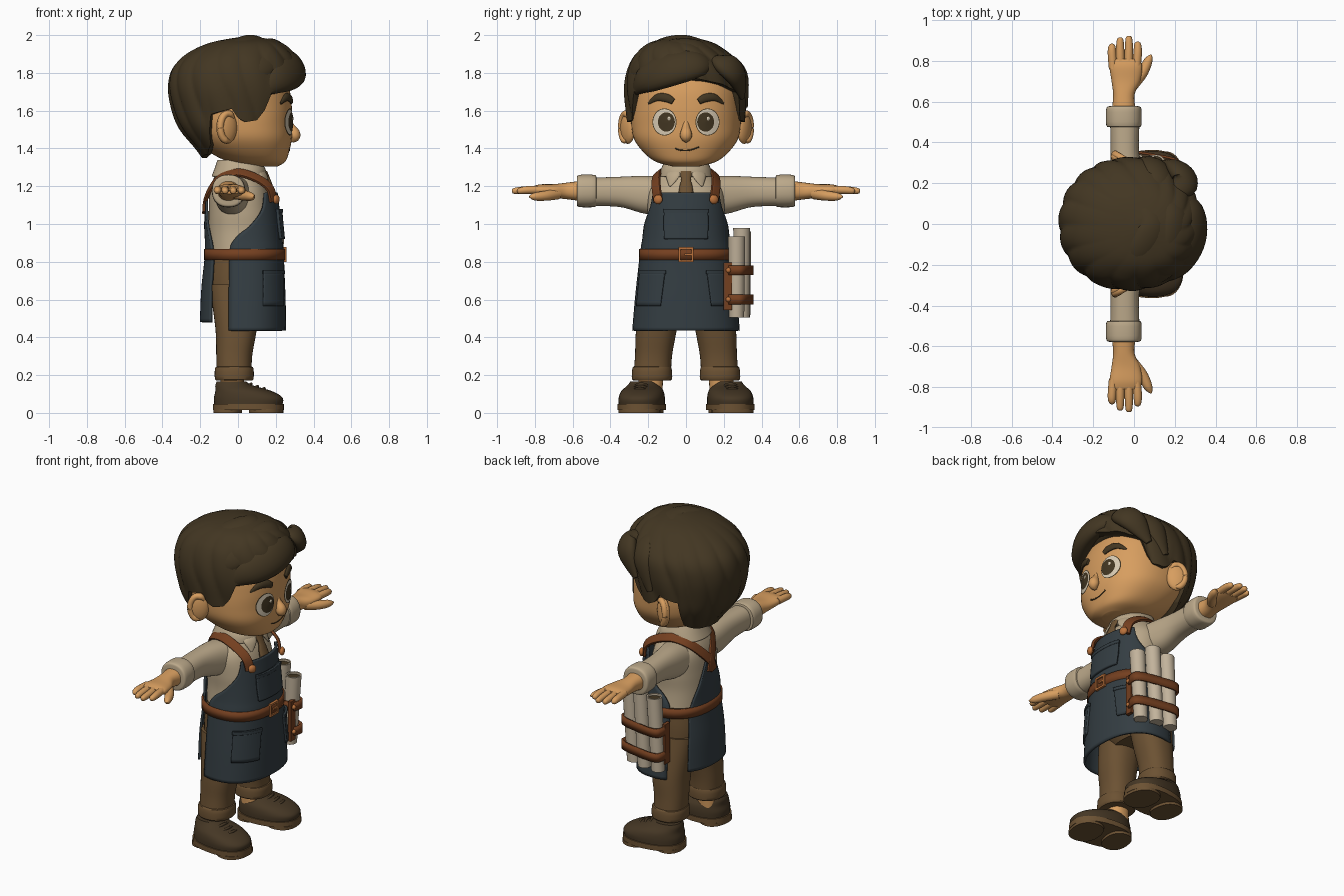
import bpy, bmesh
from math import sin, cos, pi, radians, copysign
from mathutils import Vector, Matrix

if "Cube" in bpy.data.objects:
    bpy.data.objects.remove(bpy.data.objects["Cube"])


def material(name, r, g, b):
    m = bpy.data.materials.new(name)
    m.use_nodes = True
    m.diffuse_color = (r, g, b, 1)
    m.node_tree.nodes["Principled BSDF"].inputs["Base Color"].default_value = (r, g, b, 1)
    return m


skin = material("skin", .68, .34, .115)
hair = material("dark hair", .055, .037, .016)
navy = material("navy cloth", .034, .047, .055)
shirt = material("cream shirt", .5, .395, .255)
leather = material("leather", .175, .05, .014)
brown = material("brown cloth", .15, .084, .033)
shoe_mat = material("shoe leather", .06, .038, .018)
brass = material("brass", .5, .17, .045)
white = material("eye white", .68, .59, .45)
paper = material("paper", .54, .45, .33)


# ---- helpers ----
def finish(name, bm, mat, thick=0):
    bmesh.ops.recalc_face_normals(bm, faces=bm.faces)
    me = bpy.data.meshes.new(name)
    bm.to_mesh(me)
    bm.free()
    me.materials.append(mat)
    for p in me.polygons:
        p.use_smooth = True
    me.set_sharp_from_angle(angle=radians(40))
    ob = bpy.data.objects.new(name, me)
    bpy.context.collection.objects.link(ob)
    if thick:
        mod = ob.modifiers.new("thickness", 'SOLIDIFY')
        mod.thickness, mod.offset = thick, 0
    return ob


def skin_rows(name, rows, mat, closed=True, caps=True, thick=0):
    """Join rows of points into a surface."""
    bm = bmesh.new()
    grid = [[bm.verts.new(p) for p in row] for row in rows]
    n = len(grid[0])
    for a, b in zip(grid, grid[1:]):
        for i in range(n if closed else n - 1):
            j = (i + 1) % n
            bm.faces.new((a[i], a[j], b[j], b[i]))
    if closed and caps:
        bm.faces.new(grid[0])
        bm.faces.new(grid[-1])
    return finish(name, bm, mat, thick)


def smooth(rows, steps=6):
    """Catmull-Rom interpolation of tuples."""
    ext = [rows[0]] + list(rows) + [rows[-1]]
    out = []
    for a, b, c, d in zip(ext, ext[1:], ext[2:], ext[3:]):
        for s in range(steps):
            t = s / steps
            out.append([q + t / 2 * (r - p + t * (2*p - 5*q + 4*r - w + t * (3*(q - r) + w - p)))
                        for p, q, r, w in zip(a, b, c, d)])
    return out + [list(rows[-1])]


def power(v, e):
    return copysign(abs(v) ** (2 / e), v)


def section(row, a, e=2.3, grow=0):
    t, cx, cy, rx, ry = row
    return Vector((cx + (rx + grow) * power(cos(a), e), cy + (ry + grow) * power(sin(a), e), t))


def loft(name, rows, mat, axis='z', n=40, e=2.3, side=1, steps=6, caps=True, thick=0):
    """Rows are (position on axis, two centre values, two radii)."""
    pts = [[section(r, 2 * pi * i / n, e) for i in range(n)] for r in smooth(rows, steps)]
    if axis == 'y':
        pts = [[Vector((p.x, side * p.z, p.y)) for p in row] for row in pts]
    return skin_rows(name, pts, mat, caps=caps, thick=thick)


def wrap(name, rows, mat, grow=0, thick=.014, n=28):
    """Curved sheet; rows are a section plus start and end angle in degrees."""
    pts = [[section(r[:5], radians(r[5] + (r[6] - r[5]) * i / n), grow=grow) for i in range(n + 1)]
           for r in smooth(rows)]
    return skin_rows(name, pts, mat, closed=False, thick=thick)


def sweep(name, path, mat, flat=1, centre=(0, 0, -9), n=14, e=2):
    """Tapered strand along (x, y, z, radius), flattened towards a centre."""
    path = smooth(path)
    pts = [Vector(p[:3]) for p in path]
    rows = []
    for i, p in enumerate(pts):
        t = (pts[min(i + 1, len(pts) - 1)] - pts[max(i - 1, 0)]).normalized()
        u = t.cross(p - Vector(centre)).normalized()
        v = u.cross(t)
        r = max(path[i][3], .002)
        rows.append([p + u * r * power(cos(2*pi*k/n), e) + v * r * flat * power(sin(2*pi*k/n), e)
                     for k in range(n)])
    return skin_rows(name, rows, mat)


def ellipsoid(name, loc, size, mat, turn=0):
    bm = bmesh.new()
    bmesh.ops.create_uvsphere(bm, u_segments=24, v_segments=14, radius=1)
    bm.transform(Matrix.Translation(loc) @ Matrix.Rotation(turn, 4, 'Z') @ Matrix.Diagonal((*size, 1)))
    return finish(name, bm, mat)


def box(name, loc, size, mat):
    bm = bmesh.new()
    bmesh.ops.create_cube(bm, size=1)
    bm.transform(Matrix.Translation(loc) @ Matrix.Diagonal((*size, 1)))
    return finish(name, bm, mat)


# ---- head and face ----
head_rows = [(1.305, .14, 0, .07, .07), (1.33, .1, 0, .15, .16), (1.38, .06, 0, .21, .225),
             (1.45, .03, 0, .255, .275), (1.53, .01, 0, .275, .29), (1.62, 0, 0, .285, .29),
             (1.72, -.02, 0, .29, .285), (1.82, -.03, 0, .25, .25), (1.9, -.03, 0, .13, .13)]
loft("head", head_rows, skin, n=56)
head_dense = smooth(head_rows, 12)


def face_point(y, z, off):
    r = min(head_dense, key=lambda q: abs(q[0] - z))
    k = head_dense.index(r) + (1 if z > r[0] else -1)
    f = (z - r[0]) / (head_dense[k][0] - r[0])
    _, cx, _, rx, ry = [a + (b - a) * f for a, b in zip(r, head_dense[k])]
    return Vector((cx + rx * (1 - abs(y / ry) ** 2.3) ** (1 / 2.3) + off, y, z))


def decal(name, y, z, ry, rz, off, mat):
    rows = [[face_point(y + ry * k * cos(pi * i / 16), z + rz * k * sin(pi * i / 16), off + .004 * (1 - k))
             for i in range(32)] for k in (1, .8, .6, .4, .2, .05)]
    skin_rows(name, rows, mat)


for s, label in ((1, "left"), (-1, "right")):
    decal(label + "_eye_rim", s * .114, 1.54, .064, .072, .003, hair)
    decal(label + "_eye", s * .114, 1.54, .06, .068, .006, white)
    decal(label + "_iris", s * .104, 1.54, .045, .051, .009, hair)
    decal(label + "_glint", s * .104 + .014, 1.558, .008, .01, .014, white)
    brow = [(.068, 1.648, .016), (.1, 1.666, .022), (.15, 1.67, .02), (.2, 1.638, .006)]
    sweep(label + "_brow", [(*face_point(s * y, z, .004), r) for y, z, r in brow], hair, .6, (0, 0, 1.6))
    # ears flare outwards at the back
    mid, tilt = Vector((-.06, s * .308, 1.512)), .55
    ellipsoid(label + "_ear", mid, (.062, .03, .088), skin, -s * tilt)
    back_dir, out = Vector((-cos(tilt), s * sin(tilt), 0)), Vector((sin(tilt), s * cos(tilt), 0))
    rim = [mid + back_dir * .046 * cos(t) + Vector((0, 0, .072 * sin(t))) + out * .012
           for t in [radians(-100 + 30 * i) for i in range(9)]]
    sweep(label + "_ear_rim", [(*p, .018 if 0 < i < 8 else .008) for i, p in enumerate(rim)], skin)
sweep("nose", [(.262, 0, 1.57, .01), (.28, 0, 1.52, .018), (.298, 0, 1.48, .031), (.296, 0, 1.455, .028),
               (.285, 0, 1.435, .008)], skin, 1, (0, 0, 1.5))
smile = [(-.058, 1.4), (-.03, 1.391), (.02, 1.391), (.07, 1.408)]
sweep("mouth", [(*face_point(y, z, 0), .0035) for y, z in smile], hair)
loft("neck", [(1.2, 0, 0, .08, .08), (1.38, .01, 0, .08, .08)], skin)

# ---- hair cap with combed ridges, then the swept locks ----
cap = smooth([(1.35, -.05, 0, .14, .16), (1.4, -.04, 0, .185, .24), (1.5, -.02, 0, .285, .3),
              (1.6, -.02, 0, .325, .315), (1.72, -.02, 0, .345, .322), (1.82, -.01, 0, .335, .305),
              (1.9, .01, -.015, .285, .25), (1.96, .04, -.025, .19, .17), (1.99, .06, -.02, .05, .05)], 8)
hairline = [(0, 1.78), (35, 1.74), (56, 1.7), (62, 1.6), (68, 1.55), (80, 1.54), (87, 1.56), (92, 1.61),
            (112, 1.58), (120, 1.42), (135, 1.37), (180, 1.35)]


def lookup(table, x):
    for a, b in zip(table, table[1:]):
        if x <= b[0]:
            f = (x - a[0]) / (b[0] - a[0])
            return [p + (q - p) * f for p, q in zip(a, b)]
    return table[-1]


def cap_point(a, t, shrink=1):
    low = lookup(hairline, abs(a))[1]
    row = list(lookup(cap, low + (1.99 - low) * t))
    ridge = abs(sin(radians(a) * 8 + 4 * t)) ** .7 * .04 * min(1, 4 * (1 - t))
    row[3] *= (.98 + ridge) * shrink
    row[4] *= (.98 + ridge) * shrink
    return section(row, radians(a), 2.1)


angles = [-180 + 2 * i for i in range(180)]
cap_rows = [[cap_point(a, 0, .84) for a in angles]]
cap_rows += [[cap_point(a, 1 - (1 - k / 30) ** 1.5) for a in angles] for k in range(31)]
skin_rows("hair_cap", cap_rows, hair)

locks = {
    "front_lock": [(.2, .13, 1.87, .03), (.28, .06, 1.85, .08), (.28, -.08, 1.82, .1),
                   (.21, -.21, 1.77, .085), (.13, -.28, 1.69, .015)],
    "upper_lock": [(.12, .15, 1.92, .03), (.2, .04, 1.92, .08), (.18, -.12, 1.89, .1),
                   (.09, -.24, 1.82, .09), (0, -.3, 1.72, .02)],
    "crown_lock": [(0, .13, 1.94, .03), (.09, 0, 1.95, .08), (.03, -.14, 1.92, .09),
                   (-.06, -.25, 1.82, .08), (-.1, -.3, 1.7, .02)],
    "side_lock": [(.18, .15, 1.87, .03), (.25, .2, 1.85, .07), (.22, .265, 1.79, .075), (.14, .3, 1.67, .02)],
    "rear_side_lock": [(.03, .14, 1.92, .04), (.12, .21, 1.86, .07), (.09, .285, 1.78, .07), (.03, .315, 1.62, .02)]}
for name, path in locks.items():
    sweep(name, path, hair, .6, (0, 0, 1.65), n=20)

# ---- shirt, collar and tie ----
loft("shirt_body", [(.8, .03, 0, .185, .215), (.95, .02, 0, .175, .2), (1.06, .015, 0, .17, .205),
                    (1.17, .005, 0, .155, .2), (1.25, 0, 0, .125, .15), (1.3, .01, 0, .1, .1)], shirt)
loft("collar", [(1.25, .005, 0, .135, .135), (1.29, .01, 0, .125, .122), (1.335, 0, 0, .1, .1)],
     shirt, caps=False, thick=.02)
for s in (1, -1):
    sweep("collar_point", [(.1, s * .06, 1.3, .03), (.135, s * .07, 1.255, .04), (.155, s * .085, 1.2, .006)],
          shirt, .3, (0, 0, 1.2))
sweep("tie", [(.14, 0, 1.275, .034), (.16, 0, 1.235, .026), (.17, 0, 1.2, .034), (.19, 0, 1.13, .044)],
      brown, .45, (0, 0, 1.2))

# ---- arms and hands ----
for s, label in ((1, "left"), (-1, "right")):
    loft(label + "_sleeve", [(.12, -.02, 1.15, .1, .1), (.22, -.035, 1.155, .085, .1),
                             (.35, -.045, 1.17, .07, .08), (.5, -.045, 1.17, .072, .075)],
         shirt, 'y', side=s)
    loft(label + "_cuff", [(.475, -.05, 1.175, .07, .07), (.485, -.05, 1.175, .086, .085),
                           (.565, -.05, 1.175, .086, .085), (.578, -.05, 1.175, .07, .07)],
         shirt, 'y', side=s, steps=4)
    loft(label + "_hand", [(.55, -.05, 1.175, .06, .054), (.63, -.05, 1.175, .052, .044),
                           (.7, -.04, 1.175, .07, .036), (.77, -.04, 1.18, .08, .03),
                           (.81, -.045, 1.18, .07, .02)], skin, 'y', side=s)
    for x, tip in ((.018, .895), (-.025, .922), (-.068, .915), (-.108, .885)):
        sweep(label + "_finger", [(x * .9 - .005, s * .76, 1.182, .021), (x, s * .84, 1.18, .021),
                                  (x, s * (tip - .012), 1.175, .016), (x, s * tip, 1.174, .003)], skin)
    sweep(label + "_thumb", [(-.01, s * .68, 1.16, .03), (.04, s * .74, 1.15, .027),
                             (.07, s * .8, 1.145, .021), (.085, s * .83, 1.145, .004)], skin)

# ---- trousers and shoes ----
loft("hips", [(.52, -.01, 0, .1, .14), (.6, -.005, 0, .15, .21), (.72, 0, 0, .165, .22),
              (.86, .03, 0, .18, .215)], brown)
for s, label in ((1, "left"), (-1, "right")):
    loft(label + "_leg", [(.18, -.02, s * .18, .092, .1), (.3, -.02, s * .172, .095, .098),
                          (.45, -.01, s * .155, .11, .108), (.68, -.015, s * .115, .137, .11)], brown)
    loft(label + "_hem", [(.172, -.02, s * .18, .085, .085), (.178, -.02, s * .18, .102, .106),
                          (.235, -.02, s * .18, .102, .104), (.245, -.02, s * .18, .09, .095)], brown, steps=3)
    loft(label + "_ankle", [(.1, -.03, s * .19, .062, .065), (.22, -.03, s * .185, .062, .065)], skin)
    shoe = [loft(label + "_shoe", [(.04, .055, 0, .18, .12), (.08, .055, 0, .182, .12), (.115, .03, 0, .15, .11),
                                   (.145, -.02, 0, .1, .085), (.165, -.035, 0, .078, .072)], shoe_mat)]
    shoe += [loft(label + "_" + part, [(lo, x, 0, rx, ry), (hi, x, 0, rx, ry)], brown, steps=1)
             for part, lo, hi, x, rx, ry in (("sole", .016, .048, .055, .188, .127),
                                             ("heel", 0, .02, -.055, .075, .1), ("tread", 0, .02, .15, .09, .11))]
    shoe += [sweep(label + "_lace", [(x - .015, -.055, z - .016, .007), (x, 0, z, .008),
                                     (x - .015, .055, z - .016, .007)], shoe_mat)
             for x, z in ((.07, .153), (.105, .141), (.14, .129))]
    for part in shoe:
        part.matrix_world = Matrix.Translation((0, s * .227, 0)) @ Matrix.Rotation(s * .13, 4, 'Z')

# ---- apron ----
front = [(.435, .04, 0, .208, .278), (.6, .04, 0, .205, .264), (.75, .037, 0, .202, .248), (.86, .035, 0, .2, .235),
         (.92, .033, 0, .195, .225), (1., .03, 0, .19, .217), (1.08, .025, 0, .188, .212), (1.165, .02, 0, .183, .21)]
spread = (112, 112, 111, 110, 102, 80, 60, 52)
wrap("apron_front", [(*r, -a, a) for r, a in zip(front, spread)], navy)
back = [(.48, .02, 0, .215, .25), (.66, .025, 0, .212, .245), (.85, .035, 0, .203, .23), (1., .025, 0, .197, .22),
        (1.15, .01, 0, .175, .21)]
wrap("apron_back", [(*r, 180 - a, 180 + a) for r, a in zip(back, (44, 42, 37, 22, 5))], navy)
wrap("chest_pocket", [(*r, -a, a) for r, a in zip(front[4:7], (25, 27, 27))], navy, .014)
wrap("chest_pocket_hem", [(z, *front[6][1:], -28, 28) for z in (1.06, 1.08)], navy, .018)
for s in (1, -1):
    low, high = (.565, *front[1][1:]), front[2]
    wrap("hip_pocket", [(*low, s * 26, s * 68), (*high, s * 22, s * 66)], navy, .012)
    wrap("hip_pocket_hem", [(z, *high[1:], s * 21, s * 67) for z in (.735, .755)], navy, .016)

# ---- belt, buckle and straps ----
loft("belt", [(.81, .035, 0, .208, .243), (.868, .035, 0, .208, .241)], leather, caps=False, thick=.014, steps=1)
for s in (1, -1):
    box("buckle_side", (.249, s * .034, .838), (.016, .012, .08), brass)
    box("buckle_bar", (.249, 0, .838 + s * .034), (.016, .08, .012), brass)
    strap = [(.187, .148, 1.12), (.168, .157, 1.19), (.1, .158, 1.242), (0, .145, 1.272),
             (-.09, .115, 1.25), (-.143, .06, 1.19), (-.174, .005, 1.12), (-.18, -.015, 1.06)]
    sweep("shoulder_strap", [(x, s * y, z, .027) for x, y, z in strap], leather, .35, (0, 0, 1.1), e=5)
    ellipsoid("strap_button", (.203, s * .148, 1.13), (.016, .025, .025), brass, s * .4)
box("buckle_prong", (.253, .015, .838), (.01, .045, .01), brass)

# ---- rolled papers in a hip holder ----
for x, y, top in ((-.005, .3, .96), (.092, .295, .98), (.186, .268, .935)):
    loft("paper_roll", [(z, x + (z - .7) * .06, y, r, r) for z, r in
                        ((.505, .04), (top, .045), (top, .036), (top - .06, .035))], paper, e=2, n=24, steps=1)
    loft("roll_hollow", [(z, x + (z - .7) * .06, y, .036, .036) for z in (top - .03, top - .012)], hair, e=2, steps=1)
for z in (.6, .755):
    band = loft("holder_band", [(z - .026, 0, 0, .147, .053), (z + .026, 0, 0, .147, .053)],
                leather, e=3.5, caps=False, thick=.012, steps=1)
    band.matrix_world = Matrix.Translation((.093, .286, 0)) @ Matrix.Rotation(-.17, 4, 'Z')
    ellipsoid("holder_stud", (.23, .225, z), (.014, .014, .014), brass)
box("holder_front_strap", (.218, .222, .67), (.02, .045, .25), leather)
box("holder_back_strap", (-.05, .27, .67), (.02, .05, .25), leather)
